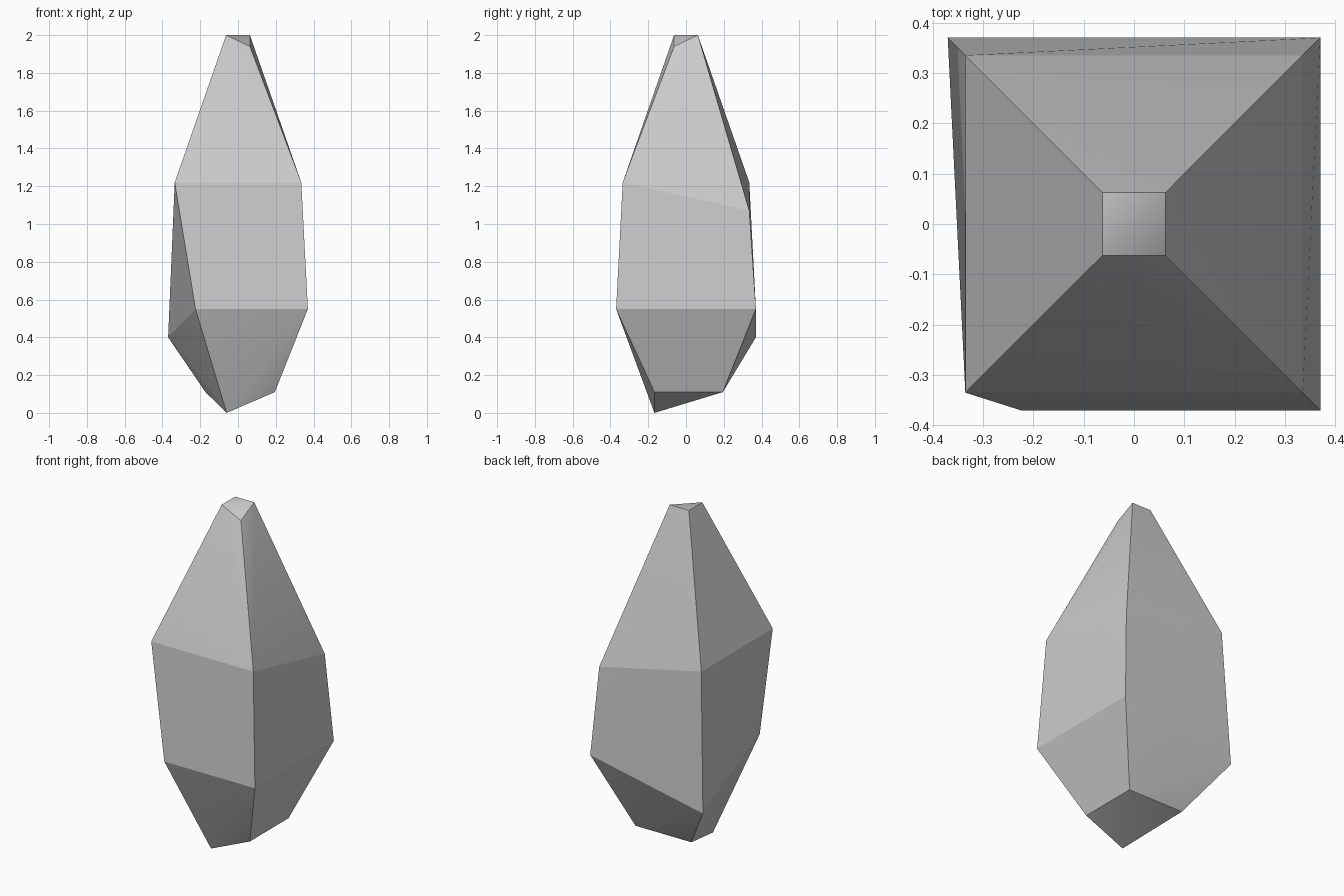
import bpy
import bmesh

cube = bpy.data.objects.get("Cube")
if cube:
    bpy.data.objects.remove(cube, do_unlink=True)

# One flat stone colour
stone = bpy.data.materials.new("grey_stone")
stone.use_nodes = True
grey = (0.6, 0.6, 0.6, 1.0)
stone.diffuse_color = grey
stone.node_tree.nodes["Principled BSDF"].inputs["Base Color"].default_value = grey

# Four-cornered rings, bottom to top: half width and height
RINGS = [(0.195, 0.11), (0.37, 0.55), (0.335, 1.22), (0.063, 2.0)]
# Corners in order: front right, front left, back left, back right
CORNERS = [(-1, -1), (1, -1), (1, 1), (-1, 1)]
# Corners knocked out of the regular rings, keyed by (ring, corner)
CHIPS = {
    (0, 0): (-0.06, -0.167, 0.0),
    (0, 1): (0.195, -0.167, 0.11),
    (0, 3): (-0.172, 0.195, 0.11),
    (1, 0): (-0.225, -0.37, 0.55),
    (1, 3): (-0.37, 0.37, 0.40),
    (2, 2): (0.335, 0.335, 1.07),
    (3, 1): (0.063, -0.063, 1.94),
}

# Crystal body: the tight skin around the rings
bm = bmesh.new()
place = {}
for r, (half, z) in enumerate(RINGS):
    for c, (sx, sy) in enumerate(CORNERS):
        v = bm.verts.new(CHIPS.get((r, c), (sx * half, sy * half, z)))
        place[v] = (r, c)
bmesh.ops.convex_hull(bm, input=list(bm.verts))
bmesh.ops.recalc_face_normals(bm, faces=bm.faces)

# Facet borders stay sharp, the diagonal inside each facet is smooth
for face in bm.faces:
    face.smooth = True
for edge in bm.edges:
    (r0, c0), (r1, c1) = (place[v] for v in edge.verts)
    diagonal = (r0 != r1 and c0 != c1) or (r0 == r1 and abs(c0 - c1) == 2)
    edge.smooth = diagonal

mesh = bpy.data.meshes.new("crystal")
bm.to_mesh(mesh)
bm.free()
mesh.materials.append(stone)
crystal = bpy.data.objects.new("crystal", mesh)
bpy.context.collection.objects.link(crystal)
